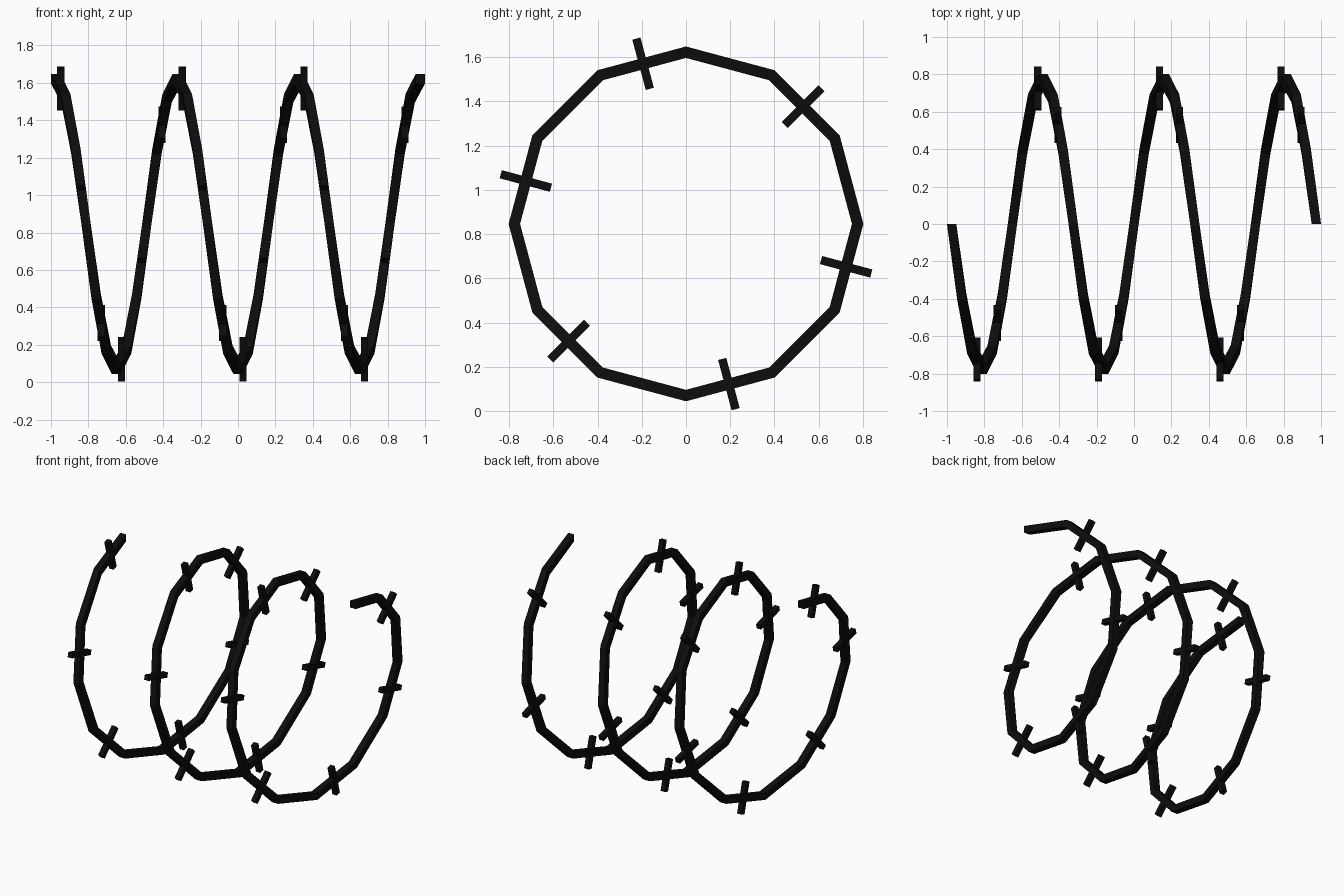
import bpy, bmesh, math
from mathutils import Vector, Matrix

if "Cube" in bpy.data.objects:
    bpy.data.objects.remove(bpy.data.objects["Cube"])

TURNS, SIDES = 3, 12
R, ZC, X0 = 0.776, 0.846, -0.975      # coil radius, axis height, start x
WIRE, BARB, BARB_LEN = 0.05, 0.038, 0.235

mat = bpy.data.materials.new("black wire")
mat.diffuse_color = (0.004, 0.004, 0.004, 1)
mat.use_nodes = True
mat.node_tree.nodes["Principled BSDF"].inputs["Base Color"].default_value = mat.diffuse_color


def radial(t):
    return Vector((0, -math.sin(t), math.cos(t)))


def axis_point(t):
    return Vector((X0 - 2 * X0 * t / (TURNS * math.tau), 0, ZC))


def finish(bm, name):
    bmesh.ops.recalc_face_normals(bm, faces=bm.faces)
    me = bpy.data.meshes.new(name)
    bm.to_mesh(me)
    bm.free()
    me.materials.append(mat)
    ob = bpy.data.objects.new(name, me)
    bpy.context.collection.objects.link(ob)


# coiled wire: square section swept along a twelve-sided helix
bm = bmesh.new()
h = WIRE / 2
hr = h / math.cos(math.pi / SIDES)
rings = []
for i in range(TURNS * SIDES + 1):
    t = math.tau * i / SIDES
    rings.append([bm.verts.new(axis_point(t) + radial(t) * (R + a * hr) + Vector((b * h, 0, 0)))
                  for a, b in ((1, 1), (1, -1), (-1, -1), (-1, 1))])
for p, q in zip(rings, rings[1:]):
    for k in range(4):
        j = (k + 1) % 4
        bm.faces.new((p[k], p[j], q[j], q[k]))
bm.faces.new(rings[0])
bm.faces.new(rings[-1])
finish(bm, "coiled_wire")

# barbs: radial bars through the middle of every second segment
bm = bmesh.new()
for i in range(TURNS * SIDES // 2):
    t = math.tau * (2 * i + 0.5) / SIDES
    pos = axis_point(t) + radial(t) * R * math.cos(math.pi / SIDES)
    m = (Matrix.Translation(pos) @ Matrix.Rotation(t, 4, 'X')
         @ Matrix.Diagonal((BARB, BARB, BARB_LEN, 1)))
    bmesh.ops.create_cube(bm, size=1, matrix=m)
finish(bm, "barbs")
